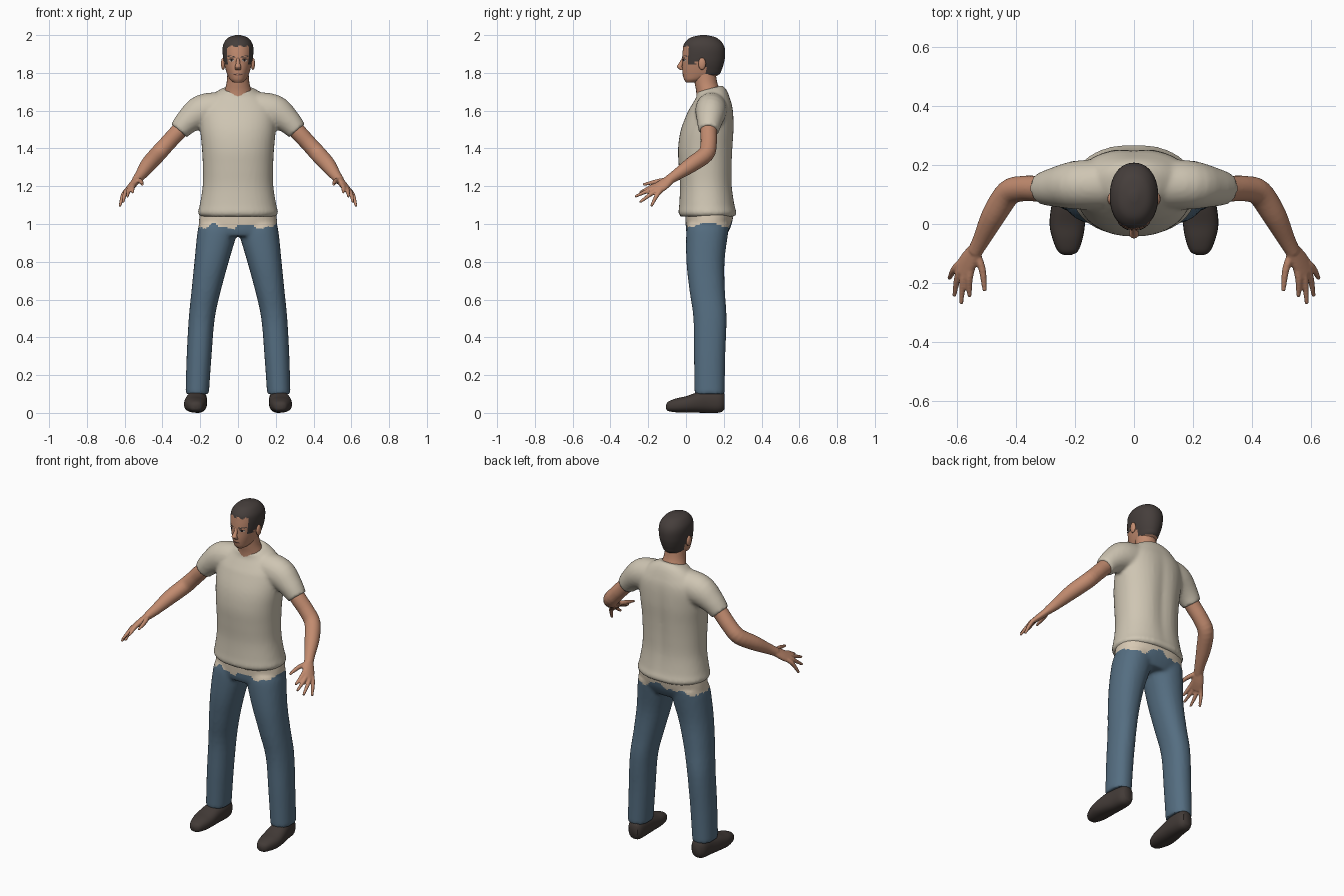
import bpy, bmesh, math
from mathutils import Vector
from mathutils.bvhtree import BVHTree

cube = bpy.data.objects.get("Cube")
if cube:
    bpy.data.objects.remove(cube, do_unlink=True)


def material(name, rgb):
    mat = bpy.data.materials.new(name)
    mat.use_nodes = True
    mat.diffuse_color = (*rgb, 1)
    mat.node_tree.nodes["Principled BSDF"].inputs["Base Color"].default_value = (*rgb, 1)
    return mat


SKIN = material("skin", (0.54, 0.26, 0.16))
SHIRT = material("cream cloth", (0.62, 0.56, 0.45))
BAND = material("pale undershirt", (0.68, 0.58, 0.45))
DENIM = material("blue denim", (0.09, 0.155, 0.22))
HAIR = material("dark hair", (0.06, 0.048, 0.044))
SHOE = material("brown leather", (0.055, 0.043, 0.038))
WHITE = material("eye white", (0.5, 0.42, 0.36))
LIP = material("lip", (0.28, 0.11, 0.08))
DARK = material("eye dark", (0.015, 0.01, 0.01))
X, Y, Z = Vector((1, 0, 0)), Vector((0, 1, 0)), Vector((0, 0, 1))


def spline(rows, steps):
    """Catmull-Rom interpolation of whole rows."""
    rows = [Vector(r) for r in rows]
    out = []
    for i in range(len(rows) - 1):
        a, b, c, d = rows[max(i - 1, 0)], rows[i], rows[i + 1], rows[min(i + 2, len(rows) - 1)]
        for k in range(steps):
            t = k / steps
            out.append(b + (c - a) * (t / 2) + (a * 2 - b * 5 + c * 4 - d) * (t * t / 2)
                       + (b * 3 - a - c * 3 + d) * (t ** 3 / 2))
    return out + [rows[-1]]


def tube(bm, rows, axis=None, side=X, sign=1, n=24, steps=4, power=2.0):
    """Closed loft through rows of x, y, z, half width, half depth."""
    rows = spline(rows, steps)
    mids = [Vector(r[:3]) for r in rows]
    rings = []
    for i, r in enumerate(rows):
        t = axis or (mids[min(i + 1, len(mids) - 1)] - mids[max(i - 1, 0)]).normalized()
        u = (side - t * side.dot(t)).normalized()
        v = t.cross(u)
        ring = []
        for k in range(n):
            c, s = math.cos(math.tau * k / n), math.sin(math.tau * k / n)
            p = (mids[i] + u * r[3] * math.copysign(abs(c) ** (2 / power), c)
                 + v * r[4] * math.copysign(abs(s) ** (2 / power), s))
            ring.append(bm.verts.new((p.x * sign, p.y, p.z)))
        rings.append(ring)
    for lo, hi in zip(rings, rings[1:]):
        for k in range(n):
            bm.faces.new((lo[k], lo[(k + 1) % n], hi[(k + 1) % n], hi[k]))
    bm.faces.new(rings[0][::-1])
    bm.faces.new(rings[-1])


def ball(bm, at, size):
    made = bmesh.ops.create_uvsphere(bm, u_segments=16, v_segments=10, radius=1)["verts"]
    bmesh.ops.scale(bm, vec=size, verts=made)
    bmesh.ops.translate(bm, vec=at, verts=made)


def finish(name, bm, mats, voxel=0, smooth=0):
    """Make an object; with a voxel size its pieces fuse into one skin."""
    bmesh.ops.recalc_face_normals(bm, faces=bm.faces)
    mesh = bpy.data.meshes.new(name)
    bm.to_mesh(mesh)
    bm.free()
    obj = bpy.data.objects.new(name, mesh)
    bpy.context.collection.objects.link(obj)
    if voxel:
        mod = obj.modifiers.new("fuse", "REMESH")
        mod.mode, mod.voxel_size = "VOXEL", voxel
        mod = obj.modifiers.new("soften", "SMOOTH")
        mod.factor, mod.iterations = 0.5, smooth
        bpy.context.view_layer.update()
        deps = bpy.context.evaluated_depsgraph_get()
        obj_mesh = bpy.data.meshes.new_from_object(obj.evaluated_get(deps))
        obj.modifiers.clear()
        obj.data = obj_mesh
    obj.data.materials.clear()
    for m in mats:
        obj.data.materials.append(m)
    obj.data.shade_smooth()
    obj.data.set_sharp_from_angle(angle=math.radians(50))
    return obj


def upright(rows):
    """Rows of z, centre y, half width, half depth on the centre line."""
    return [(0, y, z, rx, ry) for z, y, rx, ry in rows]


# T-shirt: torso and sleeves, collar dipping to the front
bm = bmesh.new()
tube(bm, upright([(1.04, .115, .20, .145), (1.06, .115, .212, .155), (1.1, .112, .203, .148),
                  (1.2, .108, .187, .140), (1.3, .105, .186, .143), (1.4, .105, .191, .147),
                  (1.5, .115, .2, .142), (1.6, .132, .2, .12), (1.65, .135, .17, .1),
                  (1.69, .135, .125, .08), (1.718, .125, .078, .068)]), axis=Z, n=40, power=2.2)
for v in bm.verts:
    rise = min(max((v.co.z - 1.6) / 0.1, 0), 1)
    v.co.z += 0.25 * rise * (v.co.y - 0.13)
    # spine hollow and loose folds
    if v.co.y > 0.15:
        v.co.y -= 0.012 * math.exp(-(v.co.x / 0.04) ** 2) * math.sin(max(0, 1.7 - v.co.z) * 4.6)
for s in (1, -1):
    tube(bm, [(.08, .135, 1.61, .085, .09), (.19, .132, 1.595, .083, .09),
              (.265, .125, 1.545, .068, .068), (.313, .12, 1.493, .054, .054)], side=Y, sign=s)
finish("t_shirt", bm, [SHIRT], 0.01, 4)

# Jeans with the undershirt showing above an uneven waist
bm = bmesh.new()
tube(bm, upright([(.935, .11, .17, .1), (.96, .113, .2, .112), (1.0, .12, .208, .122),
                  (1.07, .125, .2, .13)]), axis=Z, n=40, power=2.3)
for s in (1, -1):
    tube(bm, [(.216, .125, .1, .062, .08), (.206, .125, .3, .066, .083), (.192, .127, .5, .069, .088),
              (.168, .112, .65, .078, .094), (.14, .103, .8, .091, .101),
              (.111, .112, .95, .105, .111), (.105, .12, 1.0, .1, .11)],
         axis=Z, sign=s, power=2.2)
jeans = finish("jeans", bm, [DENIM, BAND], 0.01, 4)
for f in jeans.data.polygons:
    c = f.center
    waist = 0.987 + 0.012 * math.sin(c.x * 38) + 0.006 * math.sin(c.x * 90 + 1)
    if c.y > 0.12:
        waist += 0.03 * math.exp(-(c.x / 0.08) ** 2)
    f.material_index = int(c.z > waist)

# Arms, hands and shoes
FINGERS = {
    "index": [(.548, -.14, 1.212), (.558, -.185, 1.195), (.557, -.247, 1.165)],
    "middle": [(.56, -.14, 1.2), (.578, -.185, 1.183), (.585, -.27, 1.145)],
    "ring": [(.57, -.13, 1.195), (.595, -.172, 1.168), (.609, -.245, 1.115)],
    "little": [(.575, -.12, 1.19), (.606, -.15, 1.158), (.626, -.185, 1.093)],
    "thumb": [(.535, -.095, 1.235), (.514, -.155, 1.225), (.506, -.228, 1.208)],
}
for s, label in ((1, "left"), (-1, "right")):
    bm = bmesh.new()
    tube(bm, [(.25, .125, 1.56, .045, .045), (.32, .12, 1.485, .044, .044), (.375, .12, 1.425, .043, .043),
              (.425, .105, 1.37, .044, .044), (.475, .03, 1.315, .041, .041),
              (.515, -.05, 1.26, .03, .03), (.54, -.095, 1.23, .026, .023)], side=Y, sign=s)
    tube(bm, [(.53, -.08, 1.24, .026, .021), (.56, -.125, 1.205, .036, .019),
              (.585, -.165, 1.178, .036, .014)], side=Vector((-.045, -.035, .04)), sign=s)
    for path in FINGERS.values():
        radii = (.013, .0125, .007)
        tube(bm, [(*p, r, r) for p, r in zip(path, radii)], side=Z, sign=s, n=12)
    finish(label + "_arm", bm, [SKIN], 0.005, 2)

    bm = bmesh.new()
    tube(bm, [(.225, -.105, .032, .012, .012), (.224, -.092, .035, .034, .026), (.225, -.05, .04, .051, .037),
              (.226, 0, .045, .06, .043), (.222, .06, .055, .058, .054), (.215, .12, .06, .052, .06),
              (.212, .18, .06, .045, .058), (.21, .205, .06, .028, .04)],
         axis=Y, sign=s, power=2.4)
    finish(label + "_shoe", bm, [SHOE])

# Neck
bm = bmesh.new()
tube(bm, upright([(1.64, .12, .08, .065), (1.7, .118, .072, .064), (1.75, .105, .06, .06),
                  (1.82, .095, .055, .06)]), axis=Z)
finish("neck", bm, [SKIN])

# Head, with short hair chosen by height along the side
bm = bmesh.new()
tube(bm, upright([(1.75, .03, .024, .03), (1.765, .05, .042, .06), (1.79, .078, .056, .095),
                  (1.82, .085, .066, .105), (1.85, .09, .074, .11), (1.88, .093, .079, .113),
                  (1.92, .095, .082, .112), (1.95, .093, .078, .105), (1.975, .092, .064, .085),
                  (1.99, .092, .045, .06), (2.0, .092, .012, .015)]), axis=Z, n=64, steps=6, power=2.15)
head = finish("head", bm, [SKIN, HAIR])
for f in head.data.polygons:
    c = f.center
    if c.y < 0.012:
        line = 1.94 + 0.006 * math.sin(c.x * 150) - 0.9 * max(0, abs(c.x) - 0.05)
    elif c.y < 0.05:
        line = 1.845
    else:
        line = 1.862 if c.y < 0.105 else 1.79
    f.material_index = int(c.z > line)

# Nose and ears
bm = bmesh.new()
tube(bm, [(0, -.012, 1.88, .008, .008), (0, -.026, 1.85, .011, .012), (0, -.034, 1.832, .016, .015),
          (0, -.02, 1.815, .014, .01)], axis=Z, n=16)
finish("nose", bm, [SKIN])
for s, label in ((1, "left"), (-1, "right")):
    bm = bmesh.new()
    ball(bm, (s * .079, .085, 1.848), (.011, .02, .032))
    finish(label + "_ear", bm, [SKIN])

# Painted face features laid on the head
surface = BVHTree.FromPolygons([v.co for v in head.data.vertices],
                               [p.vertices[:] for p in head.data.polygons])


def patch(name, x, z, w, h, mat, lift, tilt=0):
    bm = bmesh.new()
    rim = []
    for k in range(16):
        a = math.tau * k / 16
        px = x + w * math.cos(a)
        pz = z + h * math.sin(a) + tilt * w * math.cos(a)
        hit = surface.ray_cast(Vector((px, -1, pz)), Y)[0]
        rim.append(bm.verts.new((px, hit.y - lift, pz)))
    bm.faces.new(rim)
    made = finish(name, bm, [mat])
    if made.data.polygons[0].normal.y > 0:
        made.data.flip_normals()


for s, label in ((1, "left"), (-1, "right")):
    patch(label + "_eye_white", s * .035, 1.866, .014, .006, WHITE, .002)
    patch(label + "_iris", s * .035, 1.867, .006, .006, DARK, .003)
    patch(label + "_lash", s * .035, 1.873, .016, .0025, DARK, .0035)
    patch(label + "_eyebrow", s * .036, 1.886, .022, .005, HAIR, .003, s * .12)
patch("mouth", 0, 1.791, .024, .005, LIP, .003)
patch("mouth_line", 0, 1.793, .022, .0015, DARK, .004)
